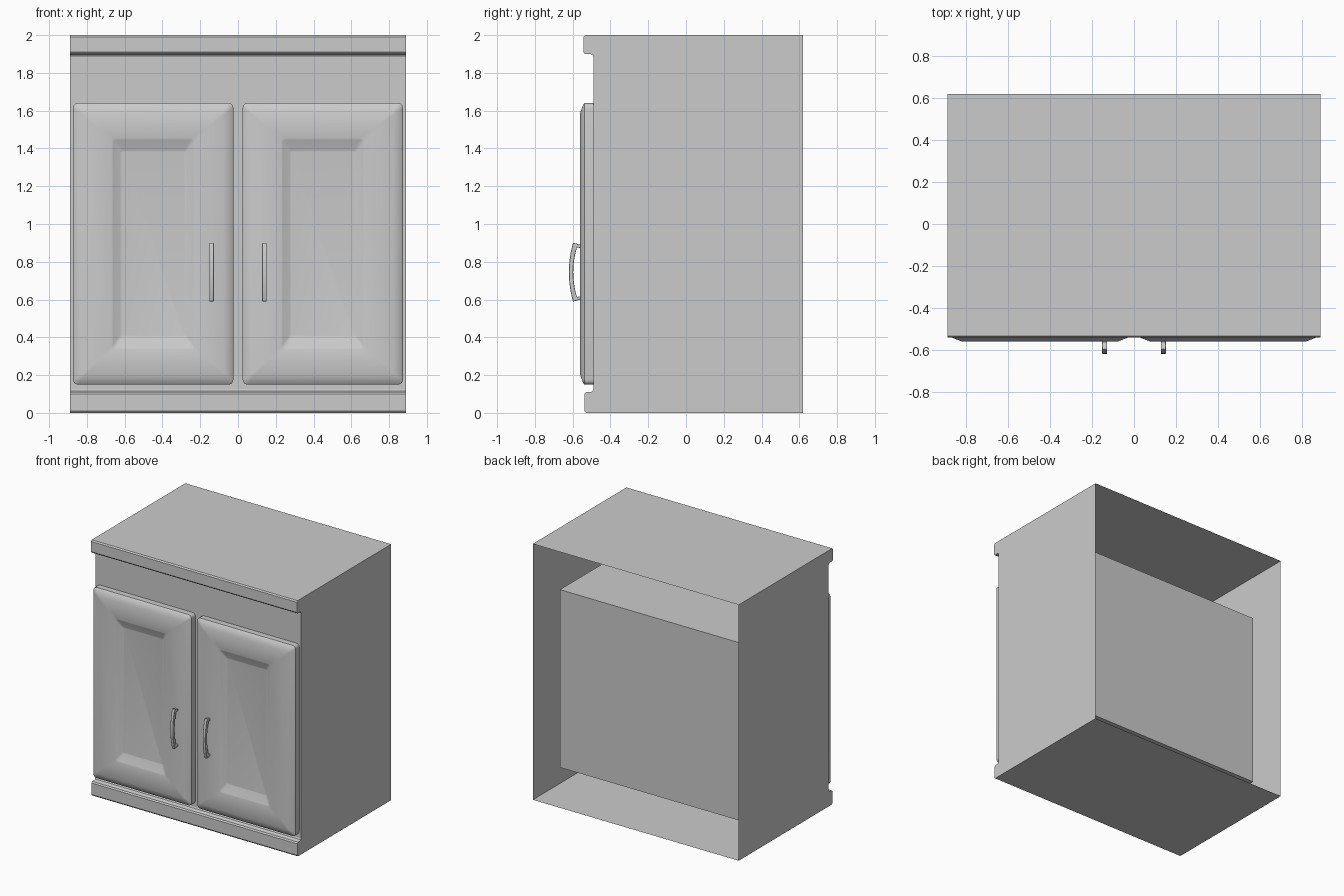
import bpy, bmesh, math

if "Cube" in bpy.data.objects:
    bpy.data.objects.remove(bpy.data.objects["Cube"])


def finish(name, bm, smooth=True):
    bmesh.ops.remove_doubles(bm, verts=bm.verts, dist=1e-5)
    bmesh.ops.recalc_face_normals(bm, faces=bm.faces)
    me = bpy.data.meshes.new(name)
    bm.to_mesh(me)
    bm.free()
    ob = bpy.data.objects.new(name, me)
    bpy.context.collection.objects.link(ob)
    if smooth:
        bpy.ops.object.select_all(action='DESELECT')
        ob.select_set(True)
        bpy.context.view_layer.objects.active = ob
        bpy.ops.object.shade_smooth_by_angle(angle=math.radians(30))
    return ob


def quad(bm, pts):
    bm.faces.new([bm.verts.new(p) for p in pts])


# Outer shell: side profile (y, z) swept across x, back left open
W, BACK, FRAME = 0.89, 0.62, -0.49
lower = [(BACK, 0), (-0.53, 0), (-0.538, 0.01), (-0.538, 0.1), (-0.53, 0.11),
         (-0.505, 0.11), (-0.495, 0.115), (FRAME, 0.125)]
upper = [(FRAME, 1.885), (-0.495, 1.895), (-0.505, 1.9), (-0.535, 1.9), (-0.543, 1.91),
         (-0.543, 1.99), (-0.535, 2), (BACK, 2)]
bm = bmesh.new()
for part in (lower, upper):
    for (y0, z0), (y1, z1) in zip(part, part[1:]):
        quad(bm, [(-W, y0, z0), (W, y0, z0), (W, y1, z1), (-W, y1, z1)])
for x in (-W, W):
    quad(bm, [(x, y, z) for y, z in lower + upper])

# Face frame with two door openings and a centre stile
BX, BY, BZ0, BZ1 = 0.81, 0.40, 0.19, 1.58
xs = [-W, -BX, -0.05, 0.05, BX, W]
zs = [0.125, BZ0, BZ1, 1.885]
for i in range(5):
    for j in range(3):
        if j == 1 and i in (1, 3):
            continue
        quad(bm, [(x, FRAME, z) for x, z in ((xs[i], zs[j]), (xs[i + 1], zs[j]),
                                             (xs[i + 1], zs[j + 1]), (xs[i], zs[j + 1]))])
finish("cabinet_shell", bm)

# Inner compartment, open towards the doors
bm = bmesh.new()
bmesh.ops.create_cube(bm, size=1)
for v in bm.verts:
    v.co = (BX * 2 * v.co.x, BY if v.co.y > 0 else FRAME, BZ1 if v.co.z > 0 else BZ0)
front = [f for f in bm.faces if all(v.co.y < 0 for v in f.verts)]
bmesh.ops.delete(bm, geom=front, context='FACES_ONLY')
finish("inner_compartment", bm, False)


def ring(bm, cx, cz, hx, hz, r, y, n=4):
    """Rounded rectangle of verts facing the front."""
    out = []
    for k, (sx, sz) in enumerate(((1, 1), (-1, 1), (-1, -1), (1, -1))):
        for i in range(n + 1):
            a = math.pi / 2 * (k + i / n)
            out.append(bm.verts.new((cx + sx * (hx - r) + r * math.cos(a), y,
                                     cz + sz * (hz - r) + r * math.sin(a))))
    return out


# Door cross-section: half width, half height, corner radius, y
door_steps = [(0.424, 0.745, 0.025, FRAME), (0.424, 0.745, 0.025, -0.537),
              (0.419, 0.740, 0.024, -0.543), (0.374, 0.695, 0.012, -0.56),
              (0.220, 0.560, 0.018, -0.56), (0.212, 0.550, 0.016, -0.557),
              (0.174, 0.494, 0.012, -0.531), (0.168, 0.488, 0.010, -0.53)]


def door(name, side):
    bm = bmesh.new()
    rings = [ring(bm, side * 0.449, 0.895, *s) for s in door_steps]
    for a, b in zip(rings, rings[1:]):
        for i in range(len(a)):
            j = (i + 1) % len(a)
            bm.faces.new((a[i], a[j], b[j], b[i]))
    bm.faces.new(rings[0])
    bm.faces.new(rings[-1])
    finish(name, bm)


# Bowed handle: side profile extruded in x
def handle(name, side):
    zc, h, n = 0.745, 0.155, 12
    t = [-1 + 2 * i / n for i in range(n + 1)]
    outer = [(-0.598 - 0.022 * (1 - u * u), zc + h * u) for u in t]
    inner = [(-0.577 - 0.020 * (1 - u * u), zc + 0.132 * u) for u in reversed(t)]
    top_foot = [(-0.580, 0.897), (-0.570, 0.891), (-0.558, 0.894), (-0.558, 0.872)]
    low_foot = [(y, 2 * zc - z) for y, z in reversed(top_foot)]
    bm = bmesh.new()
    f = bm.faces.new([bm.verts.new((side * 0.14 - 0.012, y, z))
                      for y, z in outer + top_foot + inner + low_foot])
    res = bmesh.ops.extrude_face_region(bm, geom=[f], use_keep_orig=True)
    for v in res["geom"]:
        if isinstance(v, bmesh.types.BMVert):
            v.co.x += 0.024
    ob = finish(name, bm)
    mod = ob.modifiers.new("soft_edges", 'BEVEL')
    mod.width, mod.segments = 0.003, 2


for label, side in (("left", -1), ("right", 1)):
    door(label + "_door", side)
    handle(label + "_handle", side)
